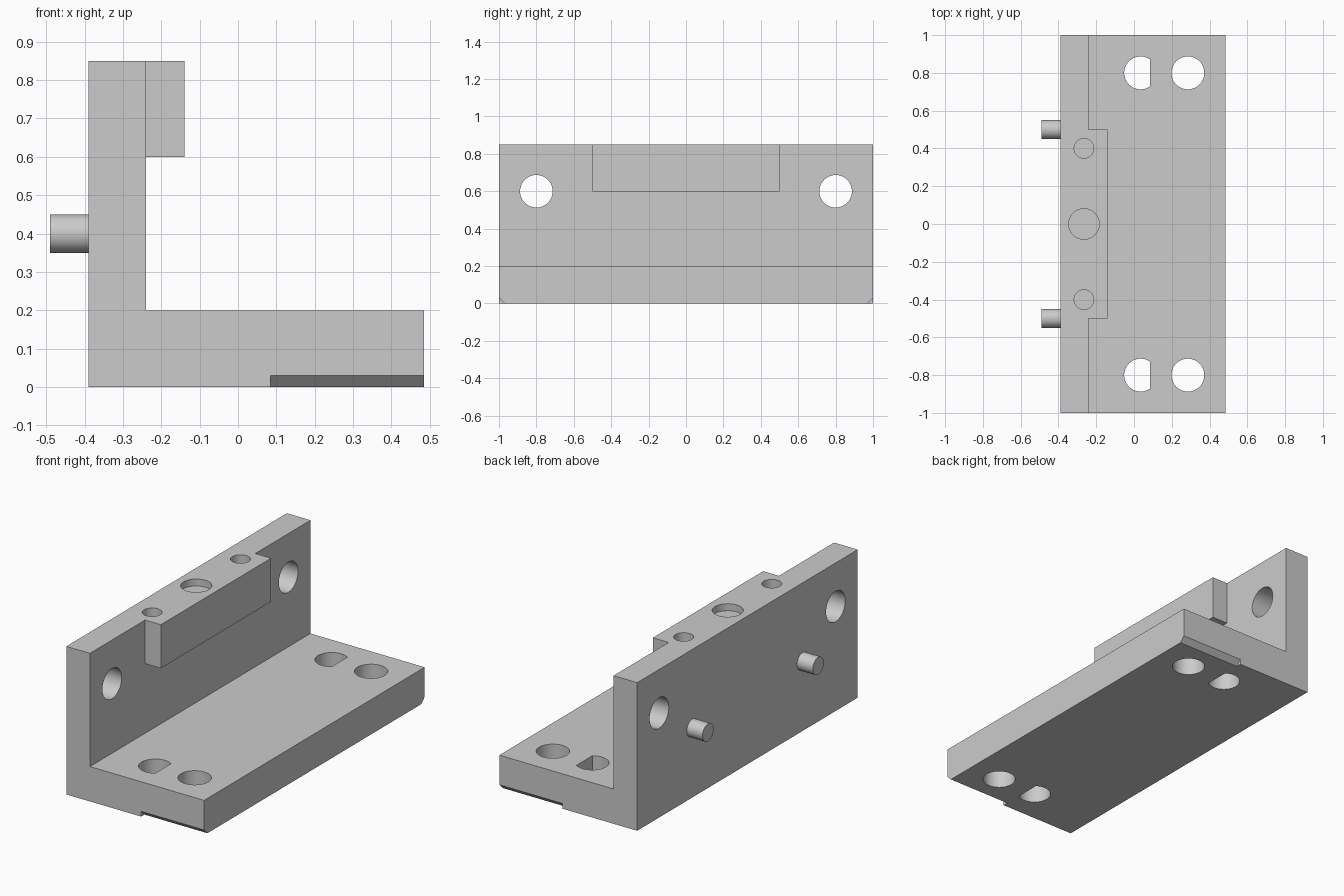
import bpy, bmesh, math
from mathutils import Matrix, Vector

default = bpy.data.objects.get("Cube")
if default:
    bpy.data.objects.remove(default, do_unlink=True)

grey = bpy.data.materials.new("machined_grey")
grey.use_nodes = True
grey.diffuse_color = (0.6, 0.6, 0.6, 1)
grey.node_tree.nodes["Principled BSDF"].inputs["Base Color"].default_value = grey.diffuse_color


def prism(bm, points, sweep):
    """Extrude a closed outline along a vector."""
    face = bm.faces.new([bm.verts.new(p) for p in points])
    out = bmesh.ops.extrude_face_region(bm, geom=[face], use_keep_orig=True)
    moved = [v for v in out["geom"] if isinstance(v, bmesh.types.BMVert)]
    bmesh.ops.translate(bm, verts=moved, vec=sweep)


def arc(radius, start=0.0, steps=48):
    """Circle outline, or one cut flat on the +x side when start > 0."""
    span = 2 * math.pi - 2 * start
    count = steps + 1 if start else steps
    return [Vector((radius * math.cos(start + span * i / steps),
                    radius * math.sin(start + span * i / steps), 0)) for i in range(count)]


def finish(bm, name):
    bmesh.ops.recalc_face_normals(bm, faces=bm.faces)
    mesh = bpy.data.meshes.new(name)
    bm.to_mesh(mesh)
    bm.free()
    mesh.materials.append(grey)
    obj = bpy.data.objects.new(name, mesh)
    bpy.context.collection.objects.link(obj)
    return obj


def boolean(target, tool, operation):
    mod = target.modifiers.new(operation.lower(), "BOOLEAN")
    mod.operation, mod.solver, mod.object = operation, "EXACT", tool
    tool.hide_render = True
    bpy.context.view_layer.objects.active = target
    bpy.ops.object.modifier_apply(modifier=mod.name)
    bpy.data.objects.remove(tool, do_unlink=True)


def smooth(obj):
    bpy.ops.object.select_all(action="DESELECT")
    obj.select_set(True)
    bpy.context.view_layer.objects.active = obj
    bpy.ops.object.shade_smooth_by_angle(angle=math.radians(30))


BACK, WALL, LIP, STEP, FRONT = -0.39, -0.24, -0.14, 0.085, 0.485
TOP, FLOOR = 0.85, 0.2
turn_x = Matrix.Rotation(math.pi / 2, 3, "Y")

# L-shaped bracket body
bm = bmesh.new()
outline = [(BACK, 0), (FRONT, 0), (FRONT, FLOOR), (WALL, FLOOR), (WALL, TOP), (BACK, TOP)]
prism(bm, [(x, -1, z) for x, z in outline], (0, 2, 0))
body = finish(bm, "angle_bracket")

# Lip along the top of the upright
bm = bmesh.new()
prism(bm, [(x, -0.5, z) for x, z in [(-0.3, 0.6), (LIP, 0.6), (LIP, TOP), (-0.3, TOP)]], (0, 1, 0))
boolean(body, finish(bm, "lip"), "UNION")

# Holes and corner chamfers
bm = bmesh.new()
flat = math.acos((STEP - 0.035) / 0.087)
for side in (-1, 1):
    # base holes, the inner one with a flat side
    for x, start in ((0.035, flat), (0.285, 0)):
        prism(bm, [p + Vector((x, 0.8 * side, -0.1)) for p in arc(0.087, start)], (0, 0, 0.4))
    # upright mounting holes
    prism(bm, [turn_x @ p + Vector((-0.5, 0.8 * side, 0.6)) for p in arc(0.087)], (0.4, 0, 0))
    # small blind holes in the top
    prism(bm, [p + Vector((-0.265, 0.4 * side, 0.7)) for p in arc(0.052)], (0, 0, 0.3))
    # bottom corner chamfers
    prism(bm, [(STEP, side * y, z) for y, z in [(0.96, -0.01), (1.01, -0.01), (1.01, 0.04)]], (0.5, 0, 0))
# shallow central recess
prism(bm, [p + Vector((-0.265, 0, TOP - 0.04)) for p in arc(0.081)], (0, 0, 0.2))
boolean(body, finish(bm, "hole_cutter"), "DIFFERENCE")
smooth(body)

# Locating pins on the outer face of the upright
for side, name in ((-1, "front_pin"), (1, "rear_pin")):
    bm = bmesh.new()
    prism(bm, [turn_x @ p + Vector((-0.49, 0.5 * side, 0.4)) for p in arc(0.05)], (0.1, 0, 0))
    smooth(finish(bm, name))
